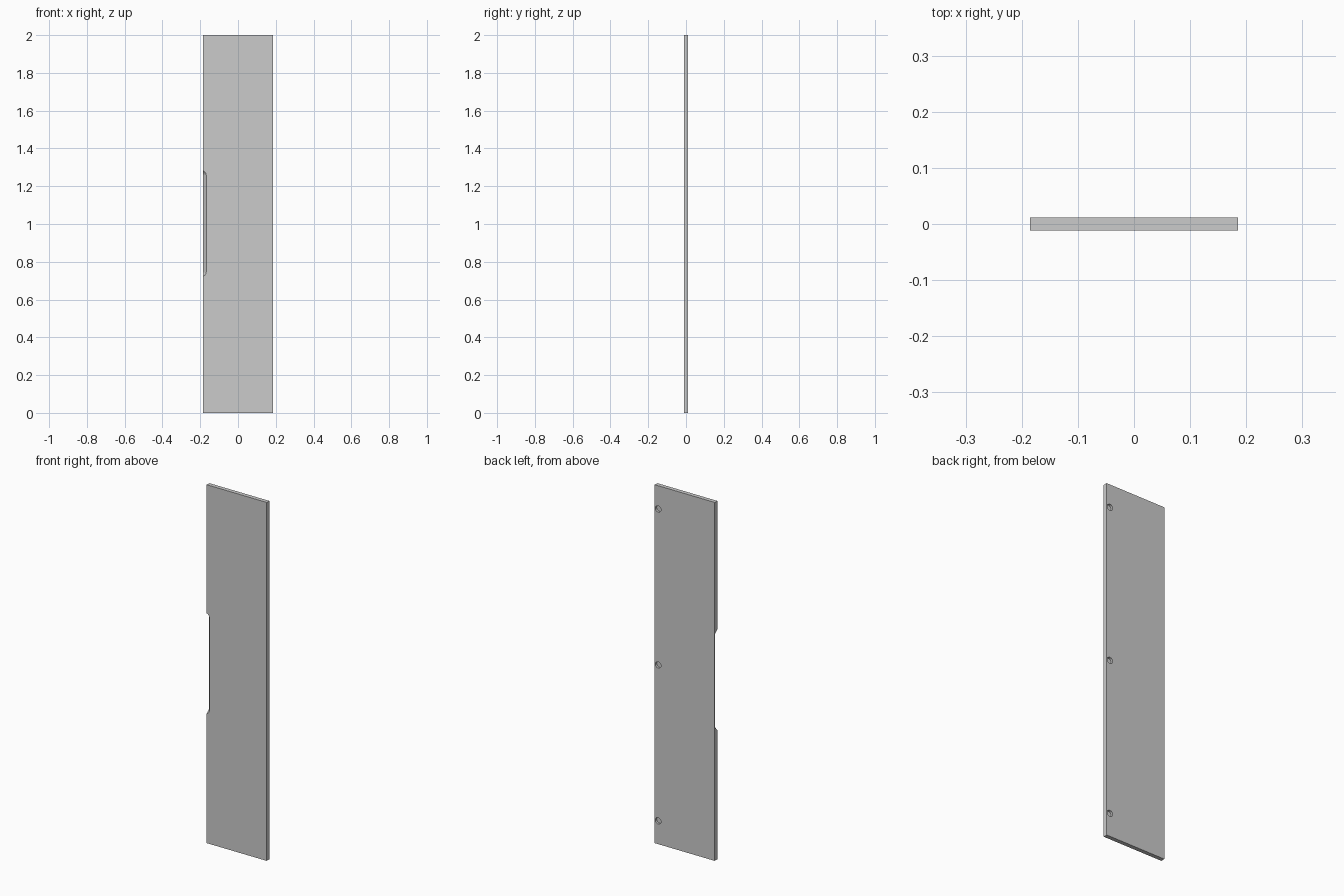
import bpy, bmesh
from math import cos, sin, tau

if "Cube" in bpy.data.objects:
    bpy.data.objects.remove(bpy.data.objects["Cube"])

W, T, H = 0.37, 0.023, 2.0


def make(name, bm):
    bmesh.ops.recalc_face_normals(bm, faces=bm.faces)
    me = bpy.data.meshes.new(name)
    bm.to_mesh(me)
    bm.free()
    ob = bpy.data.objects.new(name, me)
    bpy.context.collection.objects.link(ob)
    return ob


def hull_of_rings(name, rings, n=48):
    """Convex hull of circles lying in XZ planes: (x, y, z, radius)."""
    bm = bmesh.new()
    for x, y, z, r in rings:
        for i in range(n):
            a = tau * i / n
            bm.verts.new((x + r * cos(a), y, z + r * sin(a)))
    bmesh.ops.convex_hull(bm, input=bm.verts[:])
    bmesh.ops.dissolve_limit(bm, angle_limit=0.001, verts=bm.verts[:], edges=bm.edges[:])
    return make(name, bm)


# Door panel
bm = bmesh.new()
bmesh.ops.create_cube(bm, size=1)
for v in bm.verts:
    v.co.x *= W
    v.co.y *= T
    v.co.z = (v.co.z + 0.5) * H
door = make("door_panel", bm)

# Sloped finger pull routed into the front of the left edge
slope, front_r, cx = 0.79, 0.028, -0.196
rings = []
for y in (-T / 2 - 0.002, T / 2 - 0.001):
    r = front_r - slope * (y + T / 2)
    rings += [(cx, y, z, r) for z in (0.748, 1.257)]
cutters = [hull_of_rings("finger_pull_cutter", rings)]

# Blind hinge cups in the back near the right edge
for z in (0.13, 1.0, 1.87):
    cutters.append(hull_of_rings("hinge_cup_cutter",
                                 [(0.164, y, z, 0.0175) for y in (-0.001, T / 2 + 0.01)]))

# Cut, then remove the cutters
bpy.context.view_layer.objects.active = door
door.select_set(True)
for c in cutters:
    c.hide_render = True
    m = door.modifiers.new("cut", 'BOOLEAN')
    m.operation = 'DIFFERENCE'
    m.solver = 'EXACT'
    m.object = c
    bpy.ops.object.modifier_apply(modifier=m.name)
    bpy.data.objects.remove(c, do_unlink=True)

bpy.ops.object.shade_smooth_by_angle()
